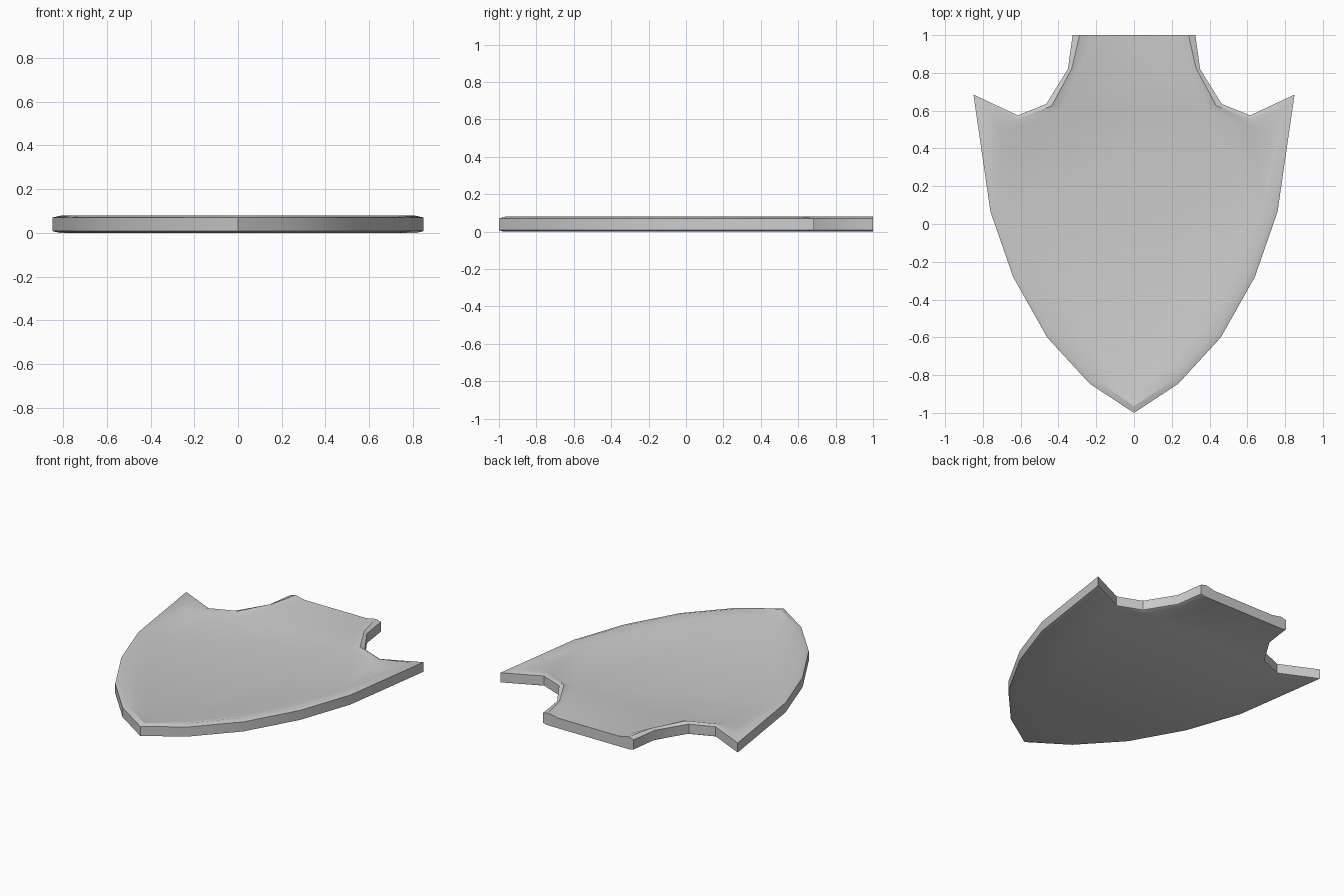
import bpy, bmesh, math

if "Cube" in bpy.data.objects:
    bpy.data.objects.remove(bpy.data.objects["Cube"])

# Right half of the outline (top centre edge round to the tip) and of the inner field
OUTER = [(.325, 1), (.35, .82), (.465, .635), (.615, .575), (.85, .685),
         (.76, .065), (.64, -.28), (.46, -.60), (.235, -.845), (0, -1)]
INNER = [(.22, 1), (.29, .83), (.38, .61), (.615, .51), (.72, .50),
         (.67, .05), (.55, -.24), (.39, -.53), (.19, -.76), (0, -.90)]


def outline(t):
    """Full outline, blended from the edge (t=0) to the inner field (t=1)."""
    half = [(a + (c - a) * t, b + (d - b) * t) for (a, b), (c, d) in zip(OUTER, INNER)]
    return half + [(-x, y) for x, y in reversed(half[:-1])]


# Cross-section of the rim: back chamfer, side wall, raised ridge, sunken field
SECTION = [(.25, 0), (0, .008), (0, .07), (.35, .08), (1, .066)]

bm = bmesh.new()
rings = [[bm.verts.new((x, y, z)) for x, y in outline(t)] for t, z in SECTION]
for low, high in zip(rings, rings[1:]):
    for i in range(len(low) - 1):
        bm.faces.new((low[i], low[i + 1], high[i + 1], high[i]))

# Straight top end, back and front field
bm.faces.new([r[0] for r in rings] + [r[-1] for r in reversed(rings)])
bm.faces.new(rings[0])
bm.faces.new(rings[-1])
bmesh.ops.recalc_face_normals(bm, faces=bm.faces)

mesh = bpy.data.meshes.new("shield")
bm.to_mesh(mesh)
bm.free()
shield = bpy.data.objects.new("shield", mesh)
bpy.context.collection.objects.link(shield)
bpy.context.view_layer.objects.active = shield
shield.select_set(True)
bpy.ops.object.shade_smooth_by_angle(angle=math.radians(30))
